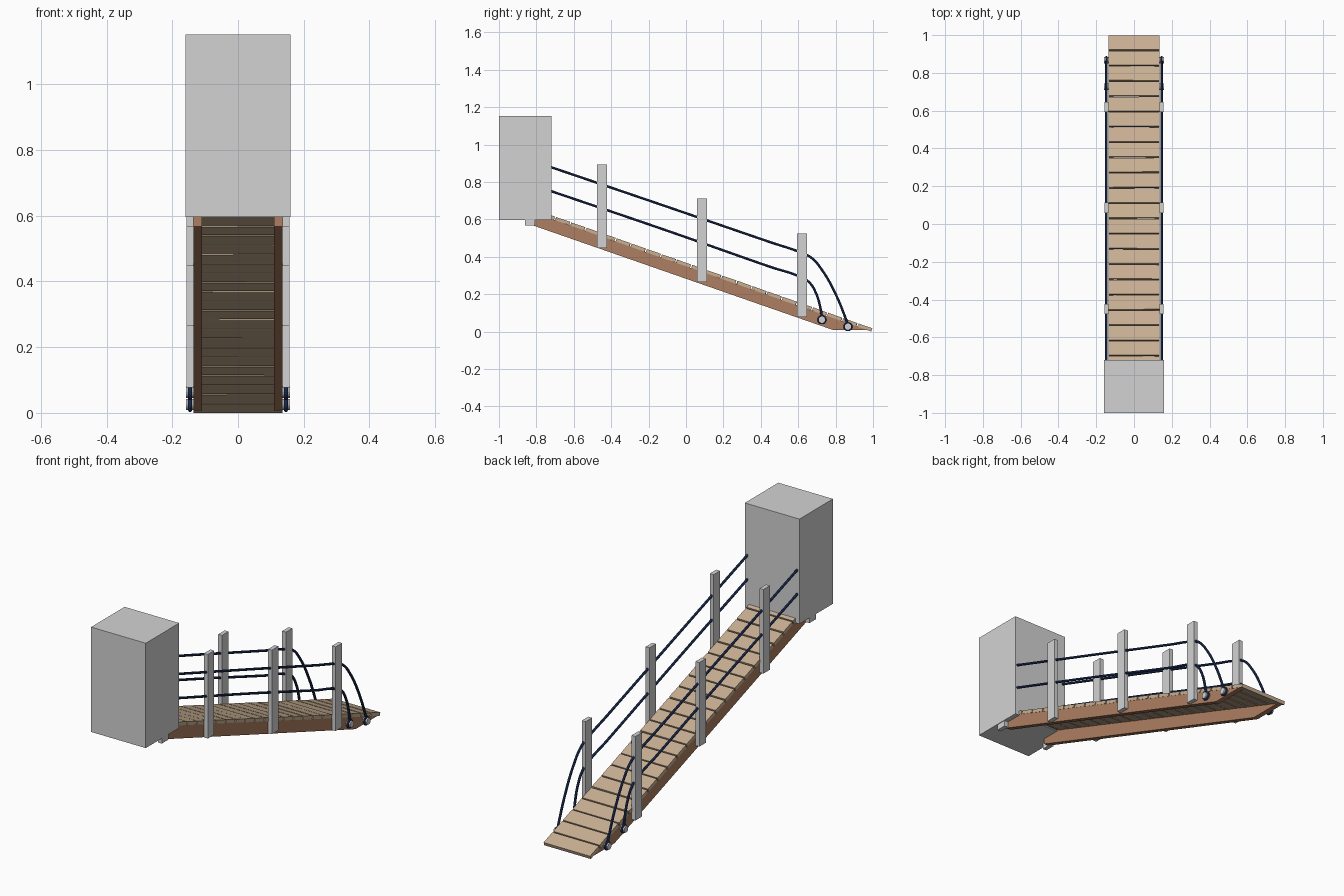
import bpy, bmesh, math, random
from mathutils import Matrix, Vector

if "Cube" in bpy.data.objects:
    bpy.data.objects.remove(bpy.data.objects["Cube"])

random.seed(4)


def material(name, rgb):
    m = bpy.data.materials.new(name)
    m.diffuse_color = (*rgb, 1)
    m.use_nodes = True
    m.node_tree.nodes["Principled BSDF"].inputs["Base Color"].default_value = m.diffuse_color
    return m


GREY = material("light grey", (0.65, 0.65, 0.65))
TAN = material("tan plank", (0.58, 0.43, 0.29))
BROWN = material("brown timber", (0.42, 0.21, 0.12))
NAVY = material("navy rope", (0.018, 0.04, 0.13))


def finish(bm, name, mat):
    bmesh.ops.recalc_face_normals(bm, faces=bm.faces[:])
    me = bpy.data.meshes.new(name)
    bm.to_mesh(me)
    bm.free()
    me.materials.append(mat)
    ob = bpy.data.objects.new(name, me)
    bpy.context.collection.objects.link(ob)
    return ob


def box(name, mat, lo, hi):
    bm = bmesh.new()
    size = [b - a for a, b in zip(lo, hi)]
    mid = [(a + b) / 2 for a, b in zip(lo, hi)]
    bmesh.ops.create_cube(bm, size=1, matrix=Matrix.Translation(mid) @ Matrix.Diagonal((*size, 1)))
    return finish(bm, name, mat)


def prism(name, mat, profile, x0, x1):
    bm = bmesh.new()
    f = bm.faces.new([bm.verts.new((x0, y, z)) for y, z in profile])
    r = bmesh.ops.extrude_face_region(bm, geom=[f])
    bmesh.ops.translate(bm, vec=(x1 - x0, 0, 0),
                        verts=[v for v in r["geom"] if isinstance(v, bmesh.types.BMVert)])
    return finish(bm, name, mat)


def rope(name, points, radius, cyclic=False):
    cu = bpy.data.curves.new(name, "CURVE")
    cu.dimensions = "3D"
    cu.bevel_depth = radius
    cu.bevel_resolution = 2
    cu.resolution_u = 8
    cu.use_fill_caps = True
    s = cu.splines.new("BEZIER")
    s.use_cyclic_u = cyclic
    s.bezier_points.add(len(points) - 1)
    for p, co in zip(s.bezier_points, points):
        p.co = co
        p.handle_left_type = p.handle_right_type = "AUTO"
    cu.materials.append(NAVY)
    ob = bpy.data.objects.new(name, cu)
    bpy.context.collection.objects.link(ob)
    bpy.ops.object.select_all(action="DESELECT")
    ob.select_set(True)
    bpy.context.view_layer.objects.active = ob
    bpy.ops.object.convert(target="MESH")
    bpy.ops.object.shade_smooth_by_angle()


SLOPE = 0.352
ANGLE = math.atan(SLOPE)


def deck_z(y):
    return 0.016 + (1 - y) * SLOPE


# Upper landing block
box("landing_block", GREY, (-0.16, -1, 0.597), (0.16, -0.72, 1.152))

# Deck planks, laid slightly unevenly along the slope
PITCH, THICK = 0.0808, 0.018
bm = bmesh.new()
for i in range(22):
    y = 1 - PITCH * (i + 0.5)
    down = Vector((0, -math.sin(ANGLE), -math.cos(ANGLE))) * THICK / 2
    pos = Vector((0, y, deck_z(y))) + down
    jitter = random.uniform(-0.025, 0.025) if i else 0
    twist = random.uniform(-0.006, 0.006) if i else 0
    bmesh.ops.create_cube(bm, size=1, matrix=(
        Matrix.Translation(pos) @ Matrix.Rotation(-ANGLE + jitter, 4, "X")
        @ Matrix.Rotation(twist, 4, "Z")
        @ Matrix.Diagonal((0.272, PITCH / math.cos(ANGLE) - 0.007, THICK, 1))))
finish(bm, "deck_planks", TAN)

RAILS = {
    "upper": [(-0.76, 0.892), (-0.1, 0.667), (0.45, 0.478), (0.62, 0.42), (0.67, 0.395),
              (0.73, 0.325), (0.80, 0.20), (0.85, 0.08), (0.866, 0.035)],
    "lower": [(-0.76, 0.764), (-0.1, 0.539), (0.45, 0.346), (0.62, 0.288), (0.66, 0.262),
              (0.695, 0.205), (0.72, 0.12), (0.727, 0.07)],
}
KNOBS = {"upper": (0.866, 0.026), "lower": (0.727, 0.063)}

for side, label in ((-1, "left"), (1, "right")):
    # Side beam with flat foot
    prism(label + "_beam", BROWN,
          [(-0.82, 0.568), (0.79, 0.007), (0.972, 0.007), (-0.82, deck_z(-0.82) - 0.019)],
          side * 0.109, side * 0.135)

    # Rail posts, the topmost one set into the landing block
    for n, (y, z0, z1) in enumerate(((-0.834, 0.567, 1.0), (-0.45, 0.447, 0.892),
                                     (0.086, 0.265, 0.71), (0.62, 0.078, 0.523))):
        a, b = sorted((side * 0.135, side * 0.157))
        box(f"{label}_post_{n}", GREY, (a, y - 0.027, z0), (b, y + 0.027, z1))

    # Rope rails running down to tie-off pegs
    x = side * 0.146
    for rail, pts in RAILS.items():
        rope(f"{label}_{rail}_rope", [(x, y, z) for y, z in pts], 0.0065)
        ky, kz = KNOBS[rail]
        rope(f"{label}_{rail}_rope_loop",
             [(x, ky + 0.018 * math.cos(t * math.pi / 4), kz + 0.018 * math.sin(t * math.pi / 4))
              for t in range(8)], 0.006, cyclic=True)
        bm = bmesh.new()
        bmesh.ops.create_cone(bm, cap_ends=True, segments=16, radius1=0.017, radius2=0.017,
                              depth=0.026, matrix=Matrix.Translation((x, ky, kz))
                              @ Matrix.Rotation(math.pi / 2, 4, "Y"))
        finish(bm, f"{label}_{rail}_peg", GREY)
